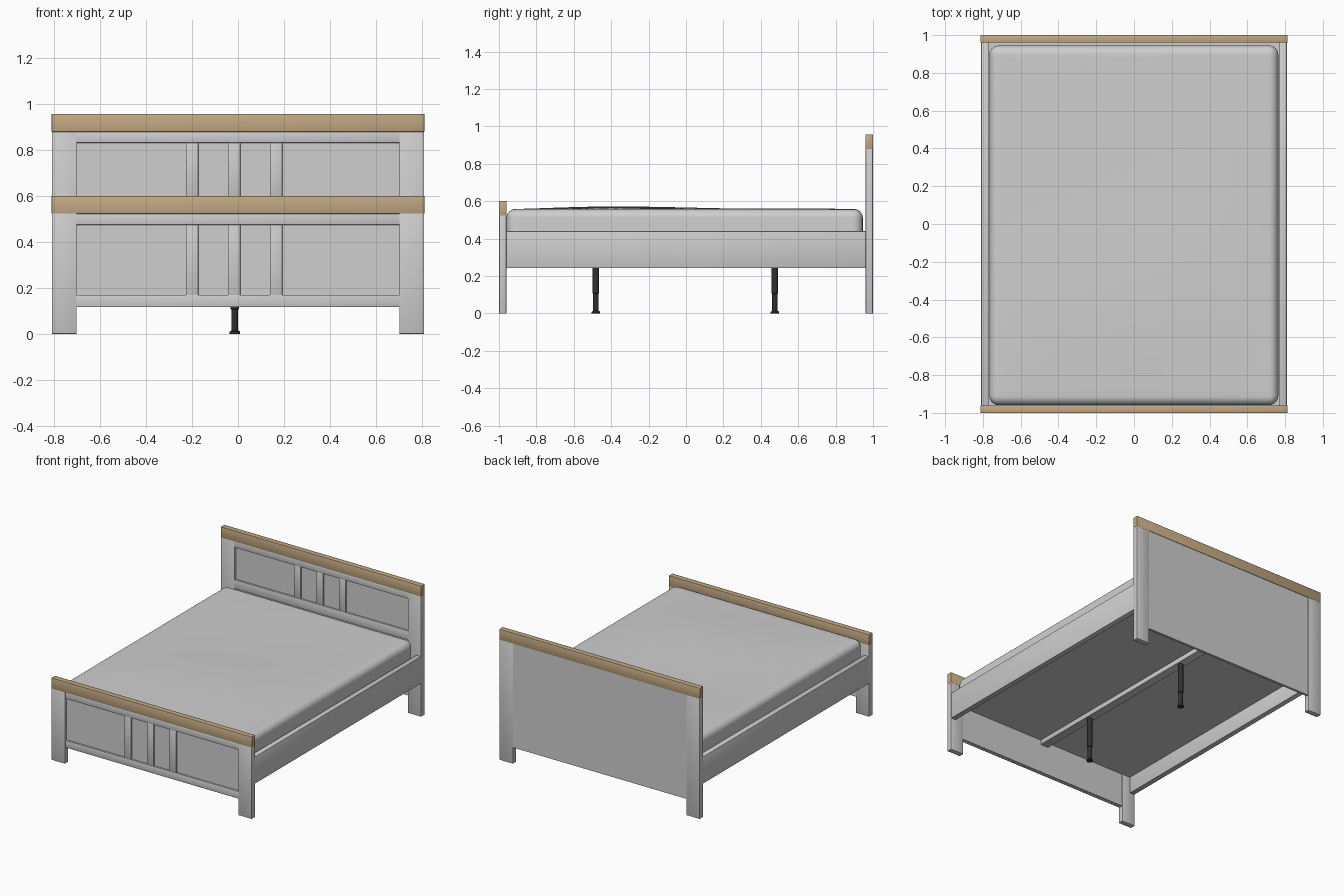
import bpy, bmesh, math
from mathutils import Vector

if "Cube" in bpy.data.objects:
    bpy.data.objects.remove(bpy.data.objects["Cube"])


def material(name, rgb):
    m = bpy.data.materials.new(name)
    m.diffuse_color = (*rgb, 1)
    m.use_nodes = True
    m.node_tree.nodes["Principled BSDF"].inputs["Base Color"].default_value = m.diffuse_color
    return m


PAINT = material("painted_grey", (0.62, 0.62, 0.62))
WOOD = material("oak_wood", (0.55, 0.40, 0.23))
METAL = material("dark_metal", (0.03, 0.03, 0.032))


def finish(name, bm, mat):
    mesh = bpy.data.meshes.new(name)
    bmesh.ops.recalc_face_normals(bm, faces=bm.faces)
    bm.to_mesh(mesh)
    bm.free()
    mesh.materials.append(mat)
    ob = bpy.data.objects.new(name, mesh)
    bpy.context.collection.objects.link(ob)
    bpy.ops.object.select_all(action='DESELECT')
    ob.select_set(True)
    bpy.context.view_layer.objects.active = ob
    bpy.ops.object.shade_smooth_by_angle(angle=math.radians(35))
    return ob


def cube_mesh(x0, x1, y0, y1, z0, z1):
    bm = bmesh.new()
    bmesh.ops.create_cube(bm, size=1)
    for v in bm.verts:
        v.co = Vector(((x0 + x1) / 2 + v.co.x * (x1 - x0),
                       (y0 + y1) / 2 + v.co.y * (y1 - y0),
                       (z0 + z1) / 2 + v.co.z * (z1 - z0)))
    return bm


def box(name, x0, x1, y0, y1, z0, z1, mat=PAINT, bevel=0.002):
    bm = cube_mesh(x0, x1, y0, y1, z0, z1)
    if bevel:
        bmesh.ops.bevel(bm, geom=bm.edges[:], offset=bevel, segments=2,
                        profile=0.5, affect='EDGES')
    return finish(name, bm, mat)


# Head and foot boards: posts, oak cap, back panel, rails and three slats
def end_board(name, y, top, low_rail):
    for side, sx in (("left", -1), ("right", 1)):
        a, b = sorted((sx * 0.811, sx * 0.703))
        box(f"{name}_{side}_post", a, b, y + 0.001, y + 0.039, 0, top + 0.002)
    box(f"{name}_cap", -0.812, 0.812, y, y + 0.04, top, top + 0.078, WOOD)
    box(f"{name}_panel", -0.71, 0.71, y + 0.019, y + 0.037, 0.118, top, bevel=0)
    box(f"{name}_top_rail", -0.71, 0.71, y + 0.006, y + 0.025, top - 0.048, top + 0.002)
    box(f"{name}_low_rail", -0.71, 0.71, y + 0.006, y + 0.025, *low_rail)
    for i in range(3):
        x = -0.2 + 0.183 * i
        box(f"{name}_slat_{i + 1}", x - 0.027, x + 0.027, y + 0.008, y + 0.025,
            low_rail[1] - 0.004, top - 0.044)


end_board("footboard", -1.0, 0.523, (0.117, 0.17))
end_board("headboard", 0.96, 0.88, (0.53, 0.597))

# Side rails
for side, sx in (("left", -1), ("right", 1)):
    a, b = sorted((sx * 0.809, sx * 0.77))
    box(f"{side}_side_rail", a, b, -0.963, 0.963, 0.243, 0.44)

# Base under the mattress and its centre beam
box("mattress_base", -0.772, 0.772, -0.963, 0.963, 0.365, 0.378, bevel=0)
box("centre_beam", -0.047, 0.017, -0.963, 0.963, 0.33, 0.366)


# Support legs, turned from a profile
def turned(name, profile, x, y, mat, n=20):
    bm = bmesh.new()
    rings = [[bm.verts.new((x + r * math.cos(2 * math.pi * i / n),
                            y + r * math.sin(2 * math.pi * i / n), z))
              for i in range(n)] for r, z in profile]
    for lo, hi in zip(rings, rings[1:]):
        for i in range(n):
            j = (i + 1) % n
            bm.faces.new((lo[i], lo[j], hi[j], hi[i]))
    bm.faces.new(rings[0])
    bm.faces.new(rings[-1])
    finish(name, bm, mat)


LEG = [(0.022, 0), (0.022, 0.009), (0.015, 0.015), (0.015, 0.105),
       (0.018, 0.109), (0.018, 0.332)]
turned("front_support_leg", LEG, -0.014, -0.482, METAL)
turned("back_support_leg", LEG, -0.014, 0.475, METAL)

# Mattress: rounded block with a softly uneven top
bm = cube_mesh(-0.766, 0.764, -0.959, 0.945, 0.376, 0.557)
upright = [e for e in bm.edges if abs(e.verts[0].co.z - e.verts[1].co.z) > 0.1]
bmesh.ops.bevel(bm, geom=upright, offset=0.05, segments=6, profile=0.5, affect='EDGES')
rim = [e for e in bm.edges if all(v.co.z > 0.55 for v in e.verts)]
bmesh.ops.bevel(bm, geom=rim, offset=0.045, segments=6, profile=0.5, affect='EDGES')
for axis, half, count in ((0, 0.70, 16), (1, 0.88, 20)):
    for i in range(count + 1):
        p, n = Vector((0, 0, 0)), Vector((0, 0, 0))
        p[axis], n[axis] = -half + 2 * half * i / count, 1
        bmesh.ops.bisect_plane(bm, geom=bm.verts[:] + bm.edges[:] + bm.faces[:],
                               plane_co=p, plane_no=n)
for v in bm.verts:
    x, y, z = v.co
    if z > 0.5:
        edge = max(0, 1 - (x / 0.78) ** 4) * max(0, 1 - (y / 0.97) ** 4)
        wave = 0.5 + 0.3 * math.sin(3 * x - 4 * y) + 0.2 * math.cos(5 * x + 2 * y)
        hump = math.exp(-((y + 0.45) ** 2) / 0.3)
        v.co.z += edge * (0.006 * wave + 0.010 * hump) * (z - 0.5) / 0.057
finish("mattress", bm, PAINT)
